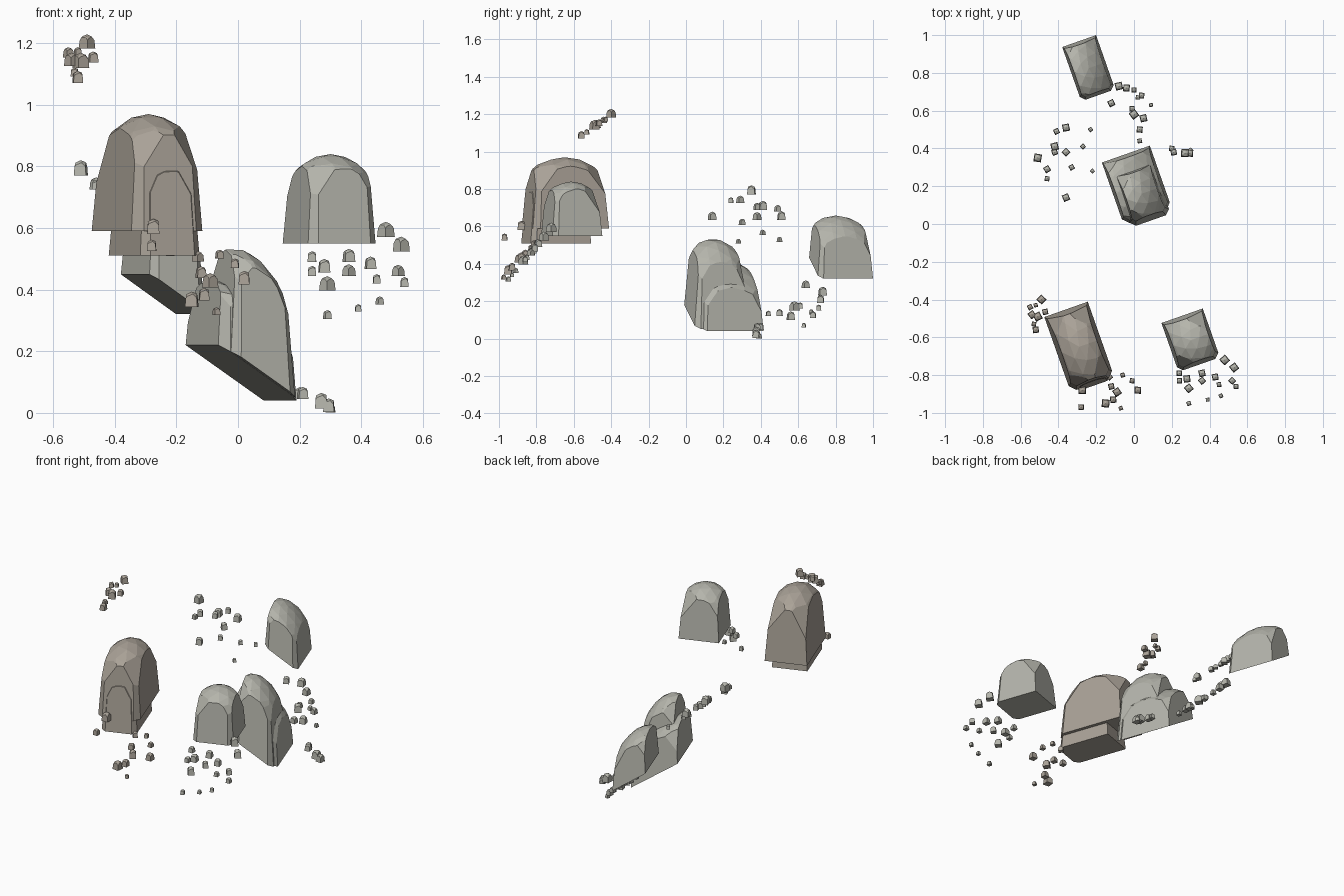
import bpy, bmesh, math, random
from mathutils import Vector, Matrix

if "Cube" in bpy.data.objects:
    bpy.data.objects.remove(bpy.data.objects["Cube"])

random.seed(7)
YAW = math.radians(19.4)


def material(name, rgb):
    m = bpy.data.materials.new(name)
    m.diffuse_color = (*rgb, 1)
    m.use_nodes = True
    m.node_tree.nodes["Principled BSDF"].inputs["Base Color"].default_value = m.diffuse_color
    return m


BROWN = material("brown_stone", (0.40, 0.36, 0.31))
GREY = material("grey_stone", (0.46, 0.46, 0.41))


def cut(bm, point, normal):
    """Slice away everything beyond a plane and cap the opening."""
    bmesh.ops.bisect_plane(bm, geom=bm.verts[:] + bm.edges[:] + bm.faces[:], dist=1e-6,
                           plane_co=Vector(point), plane_no=Vector(normal).normalized(),
                           clear_outer=True)
    open_edges = [e for e in bm.edges if e.is_boundary]
    if open_edges:
        bmesh.ops.holes_fill(bm, edges=open_edges, sides=0)


def stone(bm, loc, w, l, h, slope=0.0, yaw=YAW, detail=3, chips=True):
    """Domed loaf: half ellipsoid sliced into a box w, l (half sizes) by h."""
    r = bmesh.new()
    bmesh.ops.create_icosphere(r, subdivisions=detail, radius=1)
    r.transform(Matrix.Diagonal((w * 1.72, l * 1.6, h, 1)))
    cut(r, (0, 0, 0), (0, 0, -1))
    for s in (-1, 1):
        cut(r, (s * w, 0, 0), (s, 0, 0.07))
        cut(r, (0, s * l, 0), (0, s, 0.09))
    if chips:
        # chipped front corners and worn shoulders
        for s in (-1, 1):
            cut(r, (s * w * 0.86, -l * 0.93, 0), (s * 0.8, -0.8, 0.1))
            for t in (-1, 1):
                cut(r, (s * w * 0.85, t * l * 0.85, h * random.uniform(0.5, 0.62)),
                    (s * random.uniform(0.5, 0.9), t * random.uniform(0.5, 0.9), 0.45))
    for v in r.verts:
        v.co.z -= slope * v.co.x
    bmesh.ops.recalc_face_normals(r, faces=r.faces[:])
    r.transform(Matrix.Translation(loc) @ Matrix.Rotation(yaw, 4, 'Z'))
    tmp = bpy.data.meshes.new("tmp")
    r.to_mesh(tmp)
    r.free()
    bm.from_mesh(tmp)
    bpy.data.meshes.remove(tmp)


def finish(name, bm, mat):
    me = bpy.data.meshes.new(name)
    bm.to_mesh(me)
    bm.free()
    me.materials.append(mat)
    bpy.context.collection.objects.link(bpy.data.objects.new(name, me))


def boulder(name, mat, *lumps):
    bm = bmesh.new()
    for lump in lumps:
        stone(bm, *lump)
    finish(name, bm, mat)


def pebbles(name, mat, points, height):
    """Scatter of small stones, listed from largest to smallest."""
    bm = bmesh.new()
    n = len(points)
    for i, (x, y) in enumerate(points):
        w = 0.020 - 0.011 * i / n
        stone(bm, (x, y, max(0.002, height(x, y))), w, w * 1.05, w * 2.5,
              yaw=YAW + random.uniform(-0.5, 0.5), detail=2, chips=False)
    finish(name, bm, mat)


# boulders: (centre, half width, half length, height, slope)
boulder("tall_boulder", BROWN,
        ((-0.29, -0.65, 0.59), 0.122, 0.21, 0.38),
        ((-0.268, -0.698, 0.51), 0.102, 0.167, 0.33))
boulder("front_boulder", GREY, ((0.30, -0.615, 0.55), 0.116, 0.137, 0.29))
boulder("middle_boulder", GREY,
        ((0.04, 0.16, 0.125), 0.11, 0.15, 0.39, 0.67),
        ((0.015, 0.205, 0.13), 0.1345, 0.175, 0.26, 0.67))
boulder("back_boulder", GREY, ((-0.24, 0.825, 0.385), 0.095, 0.152, 0.25, 0.68))

# debris around each boulder
pebbles("upper_debris", BROWN,
        [(-0.51, -0.49), (-0.49, -0.40), (-0.54, -0.48), (-0.52, -0.56), (-0.47, -0.465),
         (-0.55, -0.44), (-0.53, -0.53), (-0.52, -0.43)],
        lambda x, y: 1.07 + 0.7 * (y + 0.56))
pebbles("high_pebbles", BROWN, [(-0.275, -0.88), (-0.28, -0.97)],
        lambda x, y: 0.58 + 0.6 * (y + 0.88))
pebbles("tall_boulder_debris", BROWN,
        [(-0.15, -0.95), (-0.09, -0.89), (0.02, -0.88), (-0.11, -0.93), (-0.12, -0.86),
         (-0.13, -0.81), (-0.01, -0.83), (-0.06, -0.80), (-0.07, -0.975)],
        lambda x, y: 0.48 + 1.05 * (y + 0.82))
pebbles("front_boulder_debris", GREY,
        [(0.48, -0.72), (0.53, -0.76), (0.29, -0.87), (0.28, -0.82), (0.36, -0.79),
         (0.43, -0.81), (0.36, -0.83), (0.52, -0.83), (0.24, -0.79), (0.24, -0.83),
         (0.54, -0.86), (0.45, -0.85), (0.29, -0.95), (0.46, -0.91), (0.39, -0.93)],
        lambda x, y: 0.57 + 1.15 * (y + 0.72))
pebbles("left_debris", GREY,
        [(-0.51, 0.35), (-0.42, 0.41), (-0.36, 0.51), (-0.36, 0.14), (-0.36, 0.38),
         (-0.46, 0.29), (-0.42, 0.38), (-0.41, 0.49), (-0.33, 0.30), (-0.46, 0.24),
         (-0.27, 0.41), (-0.23, 0.50), (-0.22, 0.28)],
        lambda x, y: 0.77 - 0.9 * (x + 0.51))
pebbles("back_debris", GREY,
        [(0.00, 0.58), (-0.08, 0.73), (0.05, 0.56), (-0.04, 0.72), (-0.12, 0.64),
         (0.03, 0.50), (0.04, 0.68), (-0.01, 0.61), (0.00, 0.71), (0.03, 0.44), (0.02, 0.67),
         (0.09, 0.63)],
        lambda x, y: 0.15 - 1.0 * x)
pebbles("low_debris", GREY,
        [(0.27, 0.375), (0.295, 0.375), (0.21, 0.38), (0.20, 0.40), (0.30, 0.39)],
        lambda x, y: 0.05 - 0.5 * (x - 0.2))
